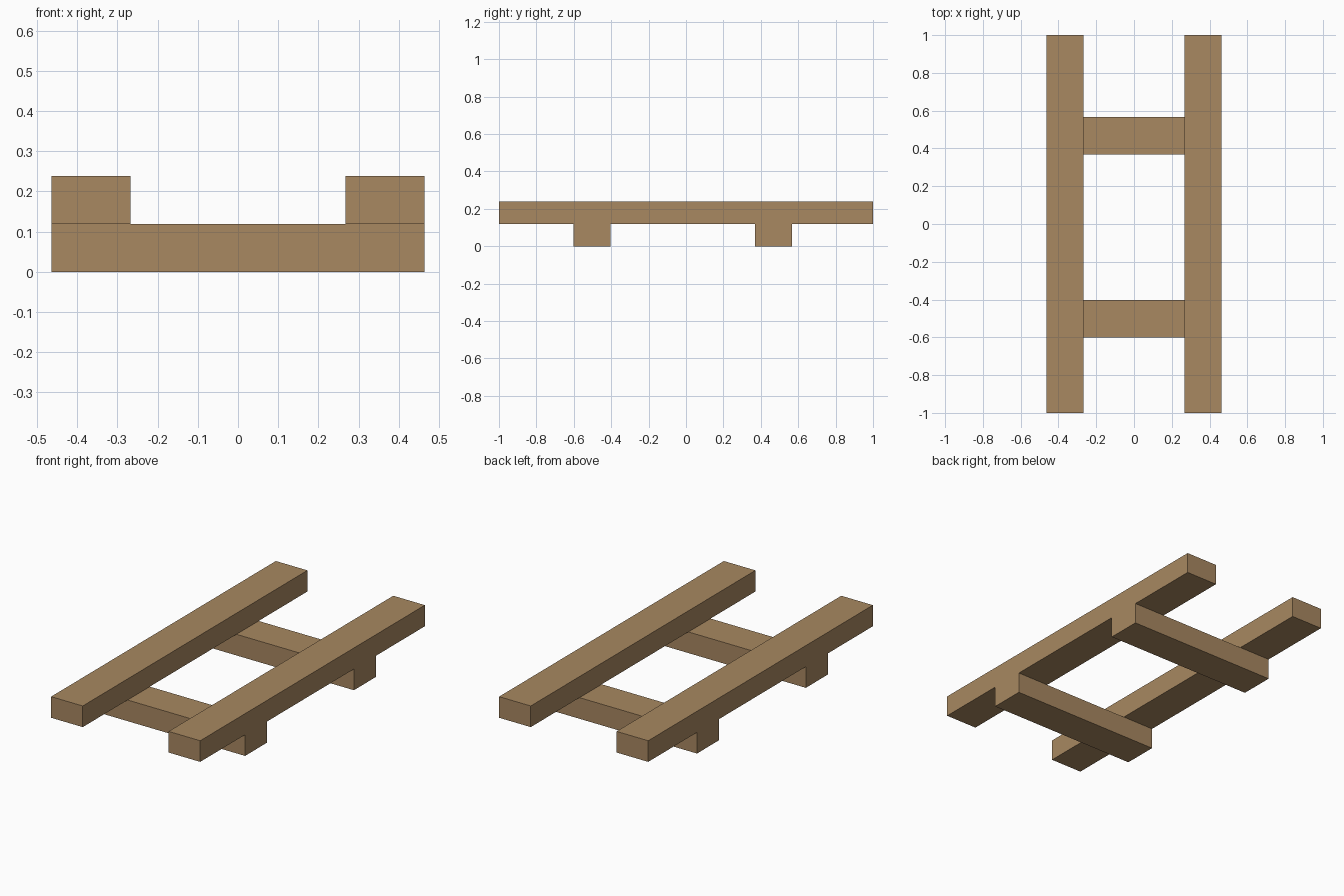
import bpy

if "Cube" in bpy.data.objects:
    bpy.data.objects.remove(bpy.data.objects["Cube"])

wood = bpy.data.materials.new("brown wood")
wood.diffuse_color = (0.392, 0.246, 0.119, 1.0)
wood.use_nodes = True
wood.node_tree.nodes["Principled BSDF"].inputs["Base Color"].default_value = wood.diffuse_color


def beam(name, center, size):
    bpy.ops.mesh.primitive_cube_add(size=1, location=center)
    obj = bpy.context.object
    obj.name = name
    obj.scale = size
    bpy.ops.object.transform_apply(location=False, rotation=False, scale=True)
    obj.data.materials.append(wood)
    return obj


WIDTH, THICK = 0.197, 0.119

# Two cross beams resting on the ground
for name, y in (("front_cross_beam", -0.502), ("back_cross_beam", 0.467)):
    beam(name, (0, y, THICK / 2), (0.929, WIDTH, THICK))

# Two long rails lying on top of the cross beams
for name, side in (("left_rail", -1), ("right_rail", 1)):
    beam(name, (side * 0.366, 0, THICK * 1.5), (WIDTH, 2.0, THICK))
